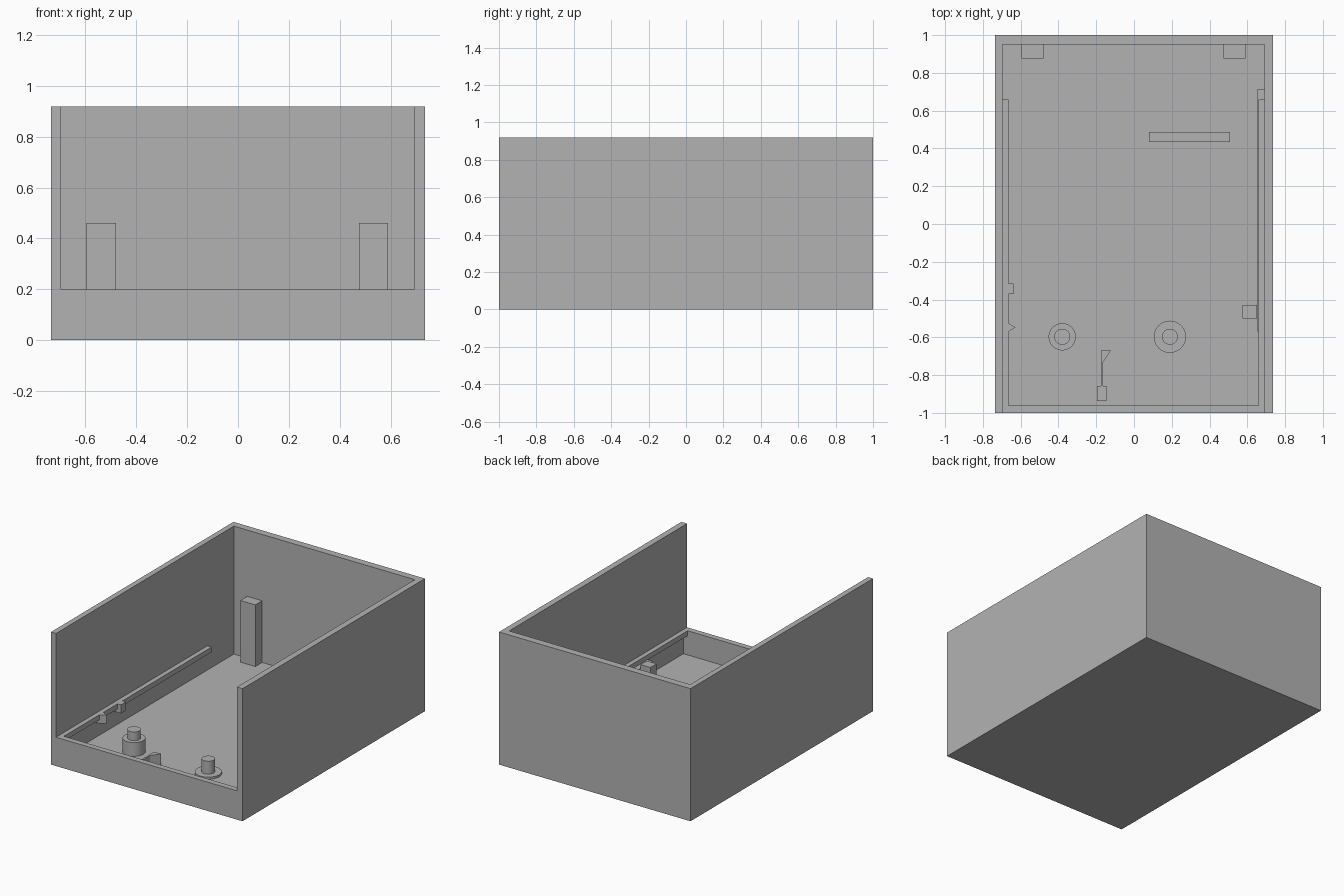
import bpy
import bmesh

FLOOR = 0.032   # top of the tray floor
LIP = 0.2       # height of the low front wall

if "Cube" in bpy.data.objects:
    bpy.data.objects.remove(bpy.data.objects["Cube"], do_unlink=True)

grey = bpy.data.materials.new("mid_grey")
grey.use_nodes = True
colour = (0.45, 0.45, 0.45, 1)
grey.diffuse_color = colour
grey.node_tree.nodes["Principled BSDF"].inputs["Base Color"].default_value = colour


def prism(name, outline, z0, z1):
    """Extrude a flat outline from z0 up to z1."""
    bm = bmesh.new()
    face = bm.faces.new([bm.verts.new((x, y, z0)) for x, y in outline])
    grown = bmesh.ops.extrude_face_region(bm, geom=[face])["geom"]
    top = [v for v in grown if isinstance(v, bmesh.types.BMVert)]
    bmesh.ops.translate(bm, verts=top, vec=(0, 0, z1 - z0))
    bmesh.ops.recalc_face_normals(bm, faces=bm.faces)
    mesh = bpy.data.meshes.new(name)
    bm.to_mesh(mesh)
    bm.free()
    mesh.materials.append(grey)
    obj = bpy.data.objects.new(name, mesh)
    bpy.context.collection.objects.link(obj)
    return obj


def box(name, x0, x1, y0, y1, z0, z1):
    return prism(name, [(x0, y0), (x1, y0), (x1, y1), (x0, y1)], z0, z1)


def cylinder(name, x, y, radius, z0, z1):
    bpy.ops.mesh.primitive_cylinder_add(
        vertices=48, radius=radius, depth=z1 - z0, location=(x, y, (z0 + z1) / 2))
    obj = bpy.context.object
    obj.name = name
    obj.data.materials.append(grey)
    bpy.ops.object.shade_smooth_by_angle()


def cut(obj, cutter):
    mod = obj.modifiers.new("cut", "BOOLEAN")
    mod.operation = "DIFFERENCE"
    mod.solver = "EXACT"
    mod.object = cutter
    bpy.context.view_layer.objects.active = obj
    bpy.ops.object.modifier_apply(modifier=mod.name)
    bpy.data.objects.remove(cutter, do_unlink=True)


# Open tray: hollow block with the front wall cut low
tray = box("tray_shell", -0.735, 0.735, -1, 1, 0, 0.92)
cut(tray, box("cavity_cutter", -0.697, 0.692, -0.96, 0.95, FLOOR, 1.1))
cut(tray, box("front_cutter", -0.697, 0.692, -1.1, -0.9, LIP, 1.1))

# Square posts against the back wall
box("back_post_right", -0.595, -0.48, 0.875, 0.955, FLOOR, 0.46)
box("back_post_left", 0.475, 0.59, 0.875, 0.955, FLOOR, 0.46)

# Slim rails along both side walls
box("rail_right", -0.7, -0.665, -0.965, 0.66, 0.165, LIP)
box("rail_left", 0.66, 0.695, -0.965, 0.66, 0.165, LIP)
box("lower_rail_left", 0.655, 0.695, -0.57, 0.715, 0.1, 0.14)

# Stops on the right rail and block by the left rail
box("rail_stop", -0.69, -0.638, -0.37, -0.315, 0.14, LIP)
prism("rail_catch", [(-0.69, -0.57), (-0.665, -0.57), (-0.628, -0.547),
                     (-0.665, -0.525), (-0.69, -0.525)], 0.14, LIP)
box("left_block", 0.575, 0.65, -0.5, -0.43, FLOOR, 0.17)

# Stepped pegs
for side, x, radius, shoulder, top in (("right", -0.38, 0.072, 0.127, 0.187),
                                       ("left", 0.19, 0.085, 0.046, 0.136)):
    cylinder(side + "_peg_base", x, -0.597, radius, FLOOR, shoulder)
    cylinder(side + "_peg_pin", x, -0.597, 0.042, FLOOR, top)

# Hooked spring clip with its foot
box("clip_foot", -0.197, -0.145, -0.938, -0.858, FLOOR, 0.113)
prism("clip_hook", [(-0.175, -0.87), (-0.163, -0.87), (-0.163, -0.73),
                    (-0.122, -0.67), (-0.175, -0.67)], FLOOR, 0.113)

# Low rib across the floor
box("floor_rib", 0.08, 0.507, 0.433, 0.488, FLOOR, 0.12)
